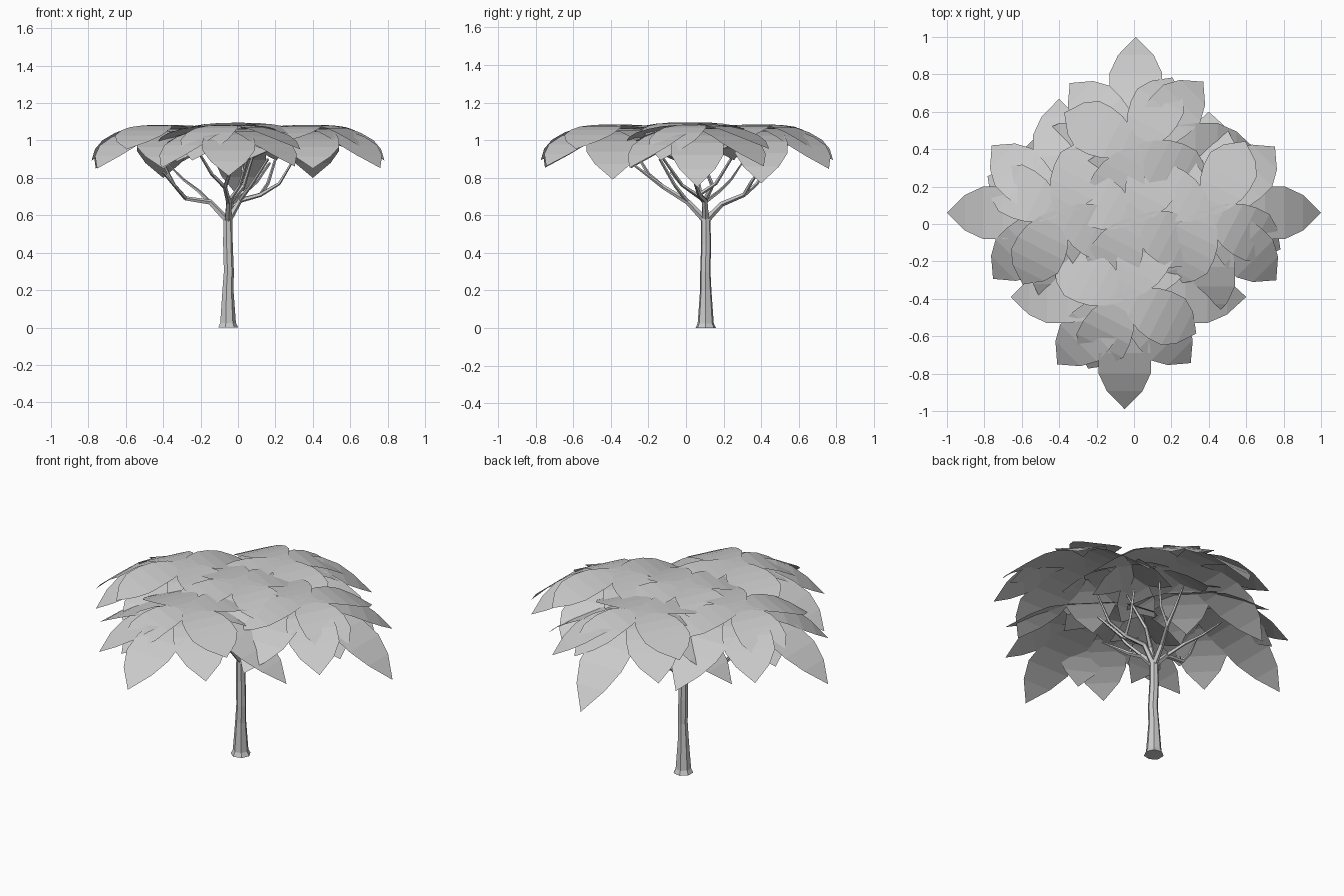
import bpy, bmesh, random
from math import cos, sin, pi, radians
from mathutils import Vector

if "Cube" in bpy.data.objects:
    bpy.data.objects.remove(bpy.data.objects["Cube"])

random.seed(4)
FORK = (-0.055, 0.105, 0.57)


def finish(bm, name):
    me = bpy.data.meshes.new(name)
    bm.to_mesh(me)
    bm.free()
    ob = bpy.data.objects.new(name, me)
    bpy.context.collection.objects.link(ob)
    return ob


def tube(bm, pts, radii, sides, flat=False):
    """Low-poly tube through points; flat keeps every ring horizontal."""
    pts = [Vector(p) for p in pts]
    up = Vector((0, 0, 1))
    rings = []
    for i, (p, r) in enumerate(zip(pts, radii)):
        d = pts[min(i + 1, len(pts) - 1)] - pts[max(i - 1, 0)]
        q = up.rotation_difference(up if flat else d.normalized())
        rings.append([bm.verts.new(p + q @ Vector((r * cos(2 * pi * k / sides),
                                                   r * sin(2 * pi * k / sides), 0)))
                      for k in range(sides)])
    for a, b in zip(rings, rings[1:]):
        for k in range(sides):
            n = (k + 1) % sides
            bm.faces.new((a[k], a[n], b[n], b[k]))
    bm.faces.new(rings[0][::-1])
    bm.faces.new(rings[-1])


LEAF = [(0, .03), (.15, .085), (.33, .125), (.5, .14), (.68, .14), (.84, .095), (1, 0)]


def leaf(bm, base, deg, length, drop, wide=1.0):
    """Thin leaf, flat across and drooping along its length."""
    bx, by, bz = base
    c, s = cos(radians(deg)), sin(radians(deg))
    prev = None
    for t, w in LEAF:
        x, y, z = bx + c * length * t, by + s * length * t, bz - drop * t ** 2.2
        w *= wide
        if w == 0:
            row = [bm.verts.new((x, y, z))]
        else:
            row = [bm.verts.new((x + s * w, y - c * w, z)), bm.verts.new((x - s * w, y + c * w, z))]
        if prev:
            bm.faces.new([prev[0]] + row + [prev[1]])
        prev = row


# trunk
bm = bmesh.new()
tube(bm, [(-.055, .105, 0), (-.055, .105, .025), (-.055, .105, .2), (-.05, .103, .3),
          (-.055, .107, .45), (-.055, .105, .585)], [.056, .044, .031, .028, .027, .025], 7, True)
finish(bm, "trunk")

# branches: main limbs, each with side twigs
bm = bmesh.new()
LIMBS = [
    [(-.15, .10, .67), (-.28, .08, .69), (-.34, .07, .76), (-.42, .05, .92)],
    [(.01, .10, .68), (.12, .07, .71), (.22, .05, .77), (.31, .05, .92)],
    [(-.05, .01, .67), (-.07, -.12, .75), (-.05, -.20, .81), (-.04, -.32, .90)],
    [(-.04, .19, .66), (.02, .31, .71), (.03, .38, .77), (.02, .45, .90)],
    [(-.035, .10, .68), (.03, .14, .76), (.06, .10, .86), (.10, .06, .98)],
]
TWIGS = [
    [(-.15, .10, .67), (-.21, .18, .73), (-.29, .24, .79), (-.38, .30, .88)],
    [(-.28, .08, .69), (-.34, -.02, .76), (-.40, -.08, .83)],
    [(.12, .07, .71), (.16, .16, .77), (.20, .24, .90)],
    [(.01, .10, .68), (.07, -.02, .76), (.16, -.12, .90)],
    [(-.05, .01, .67), (.01, -.06, .76), (.05, -.14, .90)],
    [(-.07, -.12, .75), (-.14, -.20, .82), (-.20, -.26, .92)],
    [(.02, .31, .71), (.10, .35, .78), (.17, .42, .88)],
]
for p in LIMBS:
    tube(bm, [FORK] + p, [.019, .015, .012, .009, .005], 5)
for p in TWIGS:
    tube(bm, p, [.011, .009, .007, .004][:len(p)], 4)
finish(bm, "branches")

# four leaf clusters: centre, outward angle, outward drop, left and right side leaves (length, drop)
CLUSTERS = [
    ("east", (.40, .06), 0, .30, (.54, .25), (.58, .20)),
    ("back", (.01, .40), 90, .36, (.60, .26), (.64, .28)),
    ("west", (-.40, .06), 180, .28, (.56, .20), (.61, .25)),
    ("front", (-.05, -.39), 270, .24, (.65, .26), (.61, .22)),
]
for name, (cx, cy), out, drop, left, right in CLUSTERS:
    bm = bmesh.new()
    # long lower leaves: outward, to both sides, and a flatter one inward
    for turn, (length, d) in ((0, (.60, drop)), (90, left), (-90, right), (180, (.50, .14))):
        leaf(bm, (cx, cy, 1.05), out + turn, length, d)
    # middle leaves on the diagonals
    for turn, length, d in ((45, .50, .21), (-45, .51, .22), (135, .48, .17), (-135, .48, .17)):
        leaf(bm, (cx, cy, 1.065), out + turn, length, d + random.uniform(-.01, .01))
    # upper leaves, shorter; the inward ones stay flatter
    for turn, d in ((-27, .19), (63, .13), (153, .06), (243, .10)):
        leaf(bm, (cx, cy, 1.083), out + turn, .43, d)
    finish(bm, "leaves_" + name)

# middle leaves closing the crown between the clusters
bm = bmesh.new()
for k in range(4):
    leaf(bm, (0, .02, 1.095), 63 + 90 * k, .42, .09)
    leaf(bm, (0, .02, 1.08), 18 + 90 * k, .47, .13)
finish(bm, "leaves_middle")
